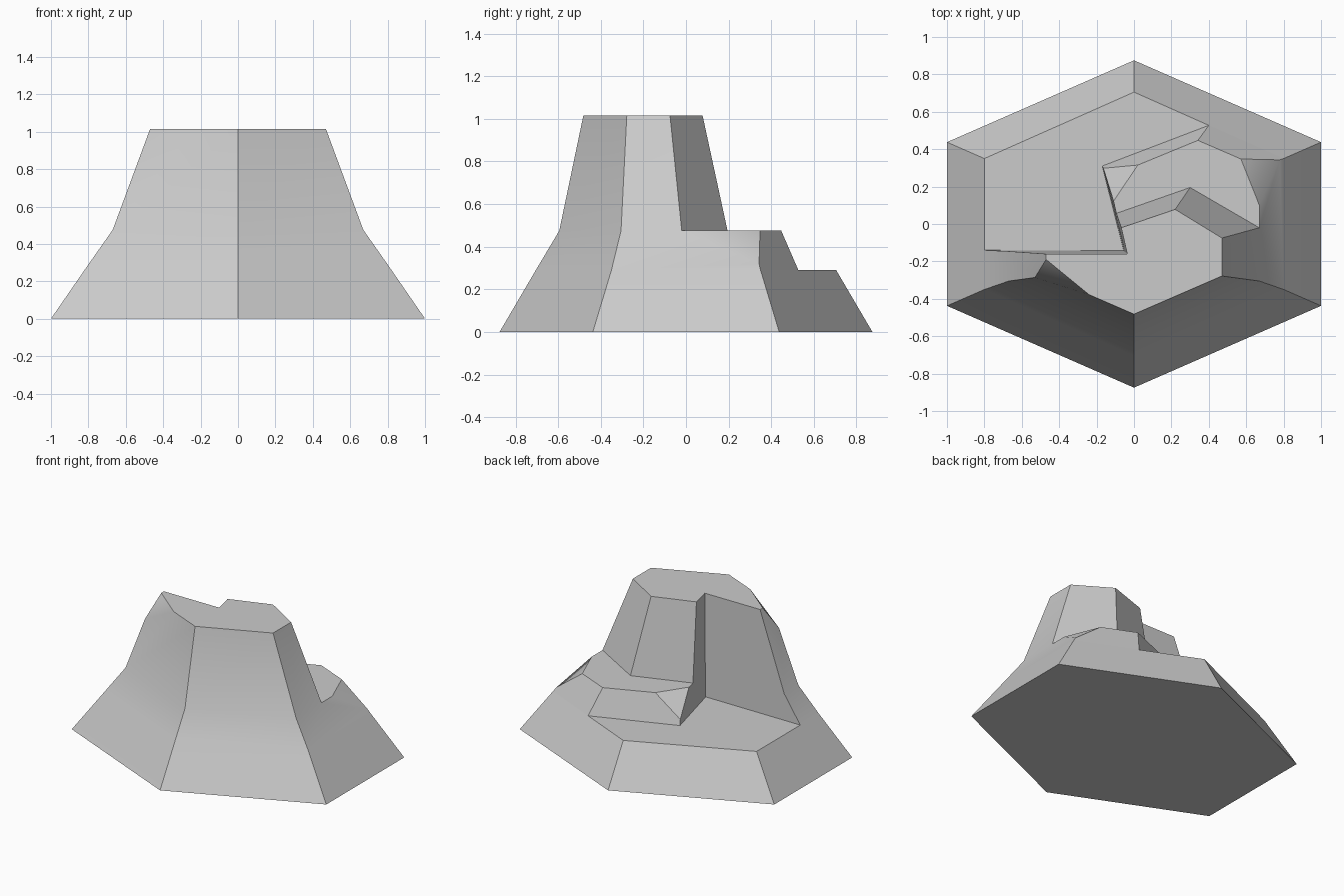
import bpy, bmesh
from math import radians
from mathutils import Vector

if "Cube" in bpy.data.objects:
    bpy.data.objects.remove(bpy.data.objects["Cube"])


def loft(name, z0, lower, z1, upper, chamfers=()):
    """Solid between two matching outlines; chamfers = (upper index, f_prev, f_next, f_down)."""
    bm = bmesh.new()
    a = [bm.verts.new((x, y, z0)) for x, y in lower]
    b = [bm.verts.new((x, y, z1)) for x, y in upper]
    n = len(a)
    bm.faces.new(a)
    bm.faces.new(b)
    for i in range(n):
        j = (i + 1) % n
        bm.faces.new((a[i], a[j], b[j], b[i]))
    for i, f_prev, f_next, f_down in chamfers:
        corner = b[i]
        cuts = []
        for target, f in ((b[i - 1], f_prev), (b[(i + 1) % n], f_next), (a[i], f_down)):
            edge = bm.edges.get((corner, target))
            cuts.append(bmesh.utils.edge_split(edge, corner, f)[1])
        for face in list(corner.link_faces):
            pair = [v for v in cuts if v in face.verts]
            bmesh.utils.face_split(face, pair[0], pair[1])
        bm.verts.remove(corner)
        bm.faces.new(cuts)
    bmesh.ops.recalc_face_normals(bm, faces=bm.faces)
    mesh = bpy.data.meshes.new(name)
    bm.to_mesh(mesh)
    bm.free()
    obj = bpy.data.objects.new(name, mesh)
    bpy.context.collection.objects.link(obj)
    return obj


def hexagon(x, y, tip):
    return [(-x, y), (-x, -y), (0, -tip), (x, -y), (x, y), (0, tip)]


def between(p, q, f):
    return tuple(Vector(p).lerp(Vector(q), f))


# Heights of the terraces
Z1, Z2, Z3 = 0.29, 0.475, 1.015

# Wide hexagonal foot
foot_top = hexagon(0.8, 0.35, 0.705)
rock = loft("stepped_rock", 0, hexagon(1, 0.4375, 0.875), Z1, foot_top)

# Middle terrace, with two chipped corners
mid_low = [(-0.8, -0.14)] + foot_top[1:5] + [between(foot_top[4], foot_top[5], 0.5),
                                            (-0.17, 0.31), (-0.055, -0.143)]
mid_hex = hexagon(0.67, 0.305, 0.595)
mid_top = [(-0.67, -0.146)] + mid_hex[1:5] + [between(mid_hex[4], mid_hex[5], 0.49),
                                            (-0.138, 0.25), (-0.048, -0.148)]
middle = loft("middle_terrace", Z1, mid_low, Z2, mid_top,
              [(4, 0.335, 0.3, 0.84), (6, 0.33, 0.32, 0.8)])

# Upper block, with one chipped corner at the front left
up_low = mid_top[:4] + [(0.67, -0.02), (0.3, 0.195),
                        between(mid_top[6], mid_top[7], 0.485), mid_top[7]]
up_hex = hexagon(0.47, 0.278, 0.482)
up_top = [(-0.47, -0.16)] + up_hex[1:4] + [(0.47, -0.075), (0.22, 0.078),
                                          (-0.068, -0.02), (-0.036, -0.16)]
upper = loft("upper_block", Z2, up_low, Z3, up_top, [(1, 0.75, 0.49, 0.3)])

# Fuse the tiers into one solid
for tier in (middle, upper):
    mod = rock.modifiers.new("fuse", "BOOLEAN")
    mod.operation = "UNION"
    mod.solver = "EXACT"
    mod.object = tier
    bpy.context.view_layer.objects.active = rock
    bpy.ops.object.modifier_apply(modifier=mod.name)
    bpy.data.objects.remove(tier)

# Soft shading over the gentle bends, crisp elsewhere
bpy.ops.object.select_all(action="DESELECT")
rock.select_set(True)
bpy.context.view_layer.objects.active = rock
bpy.ops.object.shade_smooth_by_angle(angle=radians(30))
